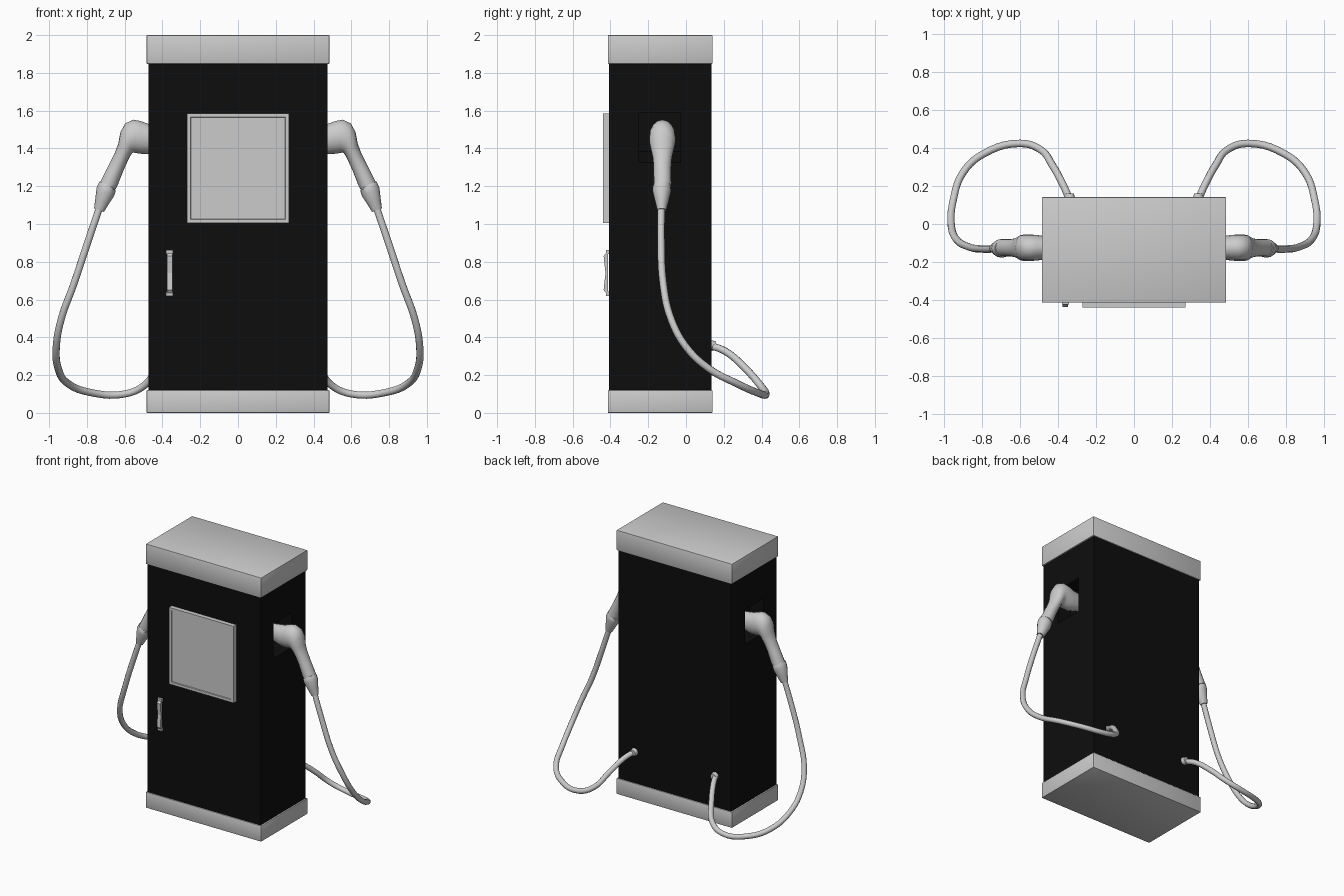
import bpy, bmesh, math
from mathutils import Vector

if "Cube" in bpy.data.objects:
    bpy.data.objects.remove(bpy.data.objects["Cube"])

black = bpy.data.materials.new("black_paint")
black.diffuse_color = (0.004, 0.004, 0.004, 1)
black.use_nodes = True
black.node_tree.nodes["Principled BSDF"].inputs["Base Color"].default_value = black.diffuse_color


def finish(name, bm, mat=None, smooth=False):
    bmesh.ops.recalc_face_normals(bm, faces=bm.faces)
    me = bpy.data.meshes.new(name)
    bm.to_mesh(me)
    bm.free()
    ob = bpy.data.objects.new(name, me)
    bpy.context.collection.objects.link(ob)
    if mat:
        me.materials.append(mat)
    if smooth:
        shade(ob)
    return ob


def shade(ob):
    bpy.ops.object.select_all(action='DESELECT')
    ob.select_set(True)
    bpy.context.view_layer.objects.active = ob
    bpy.ops.object.shade_smooth_by_angle(angle=math.radians(40))


def box(name, x, y, z, bevel=0.0, mat=None, inset=None):
    bm = bmesh.new()
    bmesh.ops.create_cube(bm, size=1)
    for v in bm.verts:
        v.co = Vector([(a + b) / 2 + c * (b - a) for (a, b), c in zip((x, y, z), v.co)])
    if inset:  # sunken front panel
        front = [f for f in bm.faces if f.normal.y < -0.9]
        bmesh.ops.inset_region(bm, faces=front, thickness=inset[0])
        bmesh.ops.inset_region(bm, faces=front, thickness=0.003, depth=-inset[1])
    if bevel:
        bmesh.ops.bevel(bm, geom=bm.edges[:], offset=bevel, segments=2, profile=0.5, affect='EDGES')
    return finish(name, bm, mat, smooth=bevel > 0)


def extrude(name, pts, vec, mat=None):
    bm = bmesh.new()
    f = bm.faces.new([bm.verts.new(p) for p in pts])
    r = bmesh.ops.extrude_face_region(bm, geom=[f])
    bmesh.ops.translate(bm, vec=vec, verts=[g for g in r['geom'] if isinstance(g, bmesh.types.BMVert)])
    return finish(name, bm, mat)


def loft(name, rings, side, y0, n=16):
    # each ring: upper point (x, z), lower point (x, z), half width in y
    bm = bmesh.new()
    loops = []
    for xa, za, xb, zb, ry in rings:
        a, b = Vector((xa, 0, za)), Vector((xb, 0, zb))
        c, h = (a + b) / 2 + Vector((0, y0, 0)), (a - b) / 2
        loop = []
        for i in range(n):
            t = math.tau * i / n
            p = c + h * math.cos(t) + Vector((0, ry * math.sin(t), 0))
            loop.append(bm.verts.new((p.x * side, p.y, p.z)))
        loops.append(loop)
    for l, m in zip(loops, loops[1:]):
        for i in range(n):
            j = (i + 1) % n
            bm.faces.new((l[i], l[j], m[j], m[i]))
    bm.faces.new(loops[0])
    bm.faces.new(loops[-1])
    return finish(name, bm, smooth=True)


# cabinet
body = box("cabinet_body", (-.473, .473), (-.407, .134), (.11, 1.86), mat=black)
box("base_plinth", (-.484, .484), (-.414, .141), (0, .12), .004)
box("top_cap", (-.484, .484), (-.414, .141), (1.848, 2.0), .004)

# nozzle pockets cut into both sides, with sloping floors
for s in (1, -1):
    prof = [(.36, 1.385), (.473, 1.325), (.52, 1.30), (.52, 1.587), (.36, 1.587)]
    cutter = extrude("pocket_cutter", [(x * s, -.25, z) for x, z in prof], (0, .22, 0), black)
    mod = body.modifiers.new("pocket", 'BOOLEAN')
    mod.object = cutter
    mod.operation = 'DIFFERENCE'
    mod.solver = 'EXACT'
    bpy.context.view_layer.objects.active = body
    bpy.ops.object.modifier_apply(modifier=mod.name)
    bpy.data.objects.remove(cutter)

# front display with sunken screen
box("display_panel", (-.271, .271), (-.44, -.40), (1.005, 1.586), inset=(.028, .006))

# door handle: two mounts and a bowed bar
for n, z in (("upper", .84), ("lower", .62)):
    box("handle_mount_" + n, (-.38, -.343), (-.424, -.40), (z, z + .023))
bar = [(-.412, .63), (-.424, .635), (-.436, .65), (-.432, .69), (-.426, .74),
       (-.432, .79), (-.436, .83), (-.424, .845), (-.412, .85)]
extrude("handle_bar", [(-.376, y, z) for y, z in bar], (.029, 0, 0))

# nozzle, collar and hose on each side
nozzle = [(.375, 1.515, .375, 1.40, .05), (.475, 1.53, .475, 1.37, .062),
          (.515, 1.545, .515, 1.372, .068), (.555, 1.552, .54, 1.376, .069),
          (.598, 1.532, .553, 1.378, .069), (.623, 1.485, .56, 1.375, .068),
          (.634, 1.425, .569, 1.362, .06), (.655, 1.37, .585, 1.33, .05),
          (.688, 1.305, .607, 1.282, .046), (.722, 1.237, .637, 1.205, .047),
          (.73, 1.22, .648, 1.185, .047)]
collar = [(.732, 1.226, .655, 1.19, .043), (.738, 1.216, .647, 1.178, .049),
          (.749, 1.19, .655, 1.15, .048), (.755, 1.135, .684, 1.105, .036),
          (.762, 1.083, .71, 1.064, .024)]
path = [(.725, -.13, 1.11), (.79, -.132, .92), (.87, -.12, .68), (.935, -.08, .50),
        (.962, .0, .35), (.952, .12, .235), (.90, .27, .155), (.79, .37, .11),
        (.60, .424, .1), (.49, .39, .15), (.43, .31, .24), (.375, .21, .325), (.335, .12, .36)]
for s, side in ((1, "right"), (-1, "left")):
    loft("nozzle_" + side, nozzle, s, -.125)
    loft("nozzle_collar_" + side, collar, s, -.128)
    cu = bpy.data.curves.new("hose_" + side, 'CURVE')
    cu.dimensions = '3D'
    cu.bevel_depth = .0195
    cu.bevel_resolution = 3
    cu.resolution_u = 5
    cu.use_fill_caps = True
    sp = cu.splines.new('BEZIER')
    sp.bezier_points.add(len(path) - 1)
    for bp, (x, y, z) in zip(sp.bezier_points, path):
        bp.co = (x * s, y, z)
        bp.handle_left_type = bp.handle_right_type = 'AUTO'
    hose = bpy.data.objects.new("hose_" + side, cu)
    bpy.context.collection.objects.link(hose)
    bpy.ops.object.select_all(action='DESELECT')
    hose.select_set(True)
    bpy.context.view_layer.objects.active = hose
    bpy.ops.object.convert(target='MESH')
    shade(bpy.context.view_layer.objects.active)
    # hose socket on the back wall
    bm = bmesh.new()
    bmesh.ops.create_cone(bm, cap_ends=True, segments=16, radius1=.03, radius2=.022, depth=.03)
    for v in bm.verts:
        v.co = Vector((.338 * s + v.co.x, .145 + v.co.z, .356 + v.co.y))
    finish("hose_socket_" + side, bm, smooth=True)
